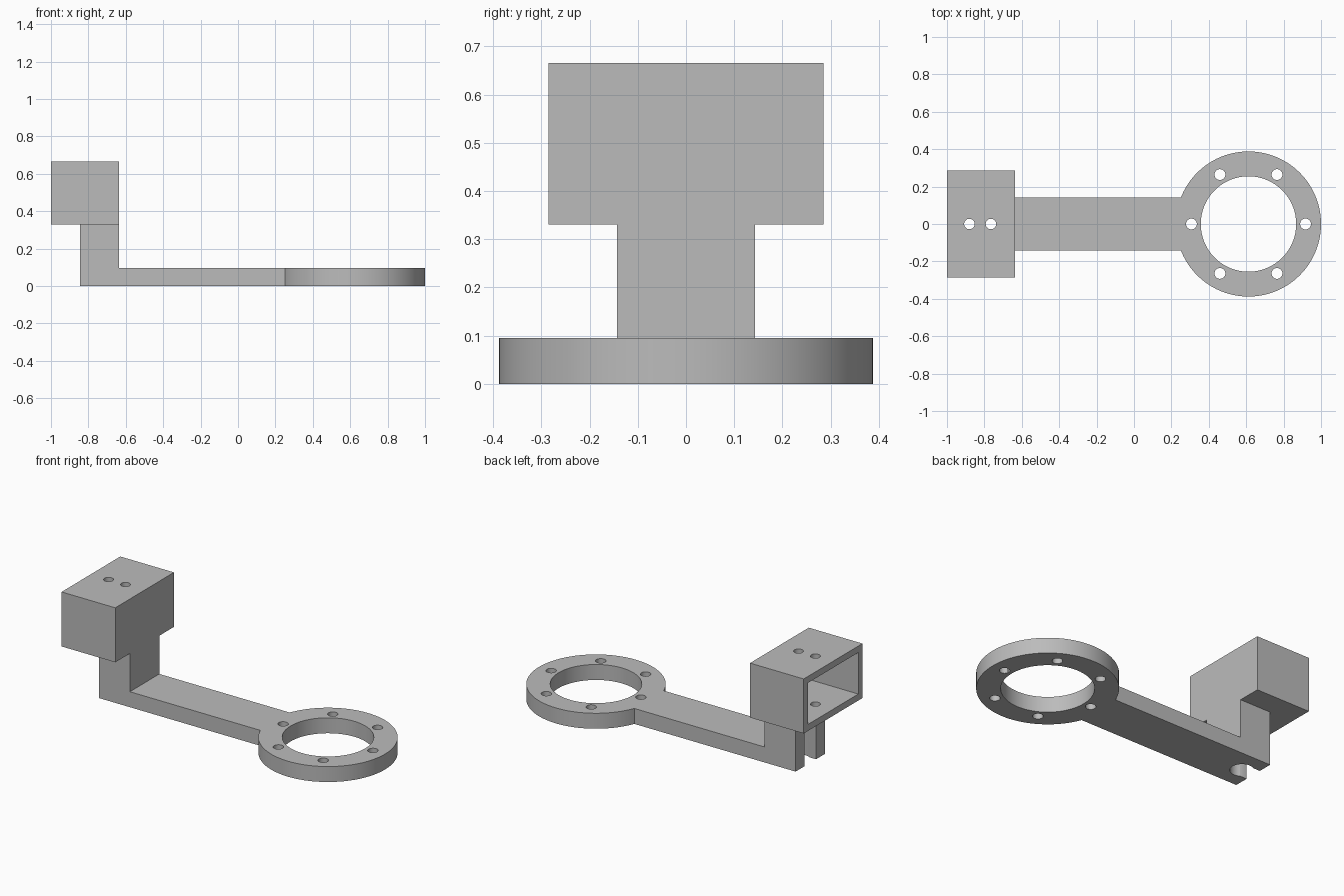
import bpy
import bmesh
from math import cos, sin, tau, radians
from mathutils import Vector

cube = bpy.data.objects.get("Cube")
if cube:
    bpy.data.objects.remove(cube, do_unlink=True)

# Main dimensions
THICK = 0.095
ARM_HALF = 0.143
RING_X, RING_R, RING_BORE = 0.612, 0.388, 0.255
BOX_BACK, BOX_FRONT = -1.0, -0.635
BOX_HALF, BOX_LOW, BOX_TOP = 0.285, 0.33, 0.665
POST_BACK = -0.845
WALL = 0.04
BORE_X = -0.765

grey = bpy.data.materials.new("plain grey")
grey.use_nodes = True
colour = (0.5, 0.5, 0.5, 1)
grey.diffuse_color = colour
grey.node_tree.nodes["Principled BSDF"].inputs["Base Color"].default_value = colour


def prism(name, points, direction):
    """Extrude a closed outline along a direction into a solid."""
    bm = bmesh.new()
    face = bm.faces.new([bm.verts.new(p) for p in points])
    out = bmesh.ops.extrude_face_region(bm, geom=[face])
    moved = [v for v in out["geom"] if isinstance(v, bmesh.types.BMVert)]
    bmesh.ops.translate(bm, verts=moved, vec=Vector(direction))
    bmesh.ops.recalc_face_normals(bm, faces=bm.faces[:])
    mesh = bpy.data.meshes.new(name)
    bm.to_mesh(mesh)
    bm.free()
    mesh.materials.append(grey)
    obj = bpy.data.objects.new(name, mesh)
    bpy.context.collection.objects.link(obj)
    return obj


def box(name, low, high):
    (x0, y0, z0), (x1, y1, z1) = low, high
    outline = [(x0, y0, z0), (x1, y0, z0), (x1, y1, z0), (x0, y1, z0)]
    return prism(name, outline, (0, 0, z1 - z0))


def cylinder(name, x, y, radius, low, high, sides=32):
    outline = [(x + radius * cos(tau * i / sides), y + radius * sin(tau * i / sides), low)
               for i in range(sides)]
    return prism(name, outline, (0, 0, high - low))


def combine(target, tool, operation):
    """Apply a boolean and discard the tool."""
    mod = target.modifiers.new("boolean", "BOOLEAN")
    mod.operation = operation
    mod.solver = "EXACT"
    mod.object = tool
    bpy.context.view_layer.objects.active = target
    bpy.ops.object.modifier_apply(modifier=mod.name)
    bpy.data.objects.remove(tool, do_unlink=True)


# Arm and upright post from one L-shaped side profile
profile = [(POST_BACK, 0), (RING_X - 0.3, 0), (RING_X - 0.3, THICK), (BOX_FRONT, THICK),
           (BOX_FRONT, BOX_LOW + 0.02), (POST_BACK, BOX_LOW + 0.02)]
bracket = prism("mounting_bracket", [(x, -ARM_HALF, z) for x, z in profile],
                (0, 2 * ARM_HALF, 0))

# Ring and box housing
combine(bracket, cylinder("ring", RING_X, 0, RING_R, 0, THICK, 96), "UNION")
combine(bracket, box("housing", (BOX_BACK, -BOX_HALF, BOX_LOW),
                     (BOX_FRONT, BOX_HALF, BOX_TOP)), "UNION")

# Ring opening and its six bolt holes
combine(bracket, cylinder("ring_bore", RING_X, 0, RING_BORE, -0.1, 0.2, 96), "DIFFERENCE")
for i in range(6):
    a = tau * i / 6
    hole = cylinder("bolt_hole", RING_X + 0.305 * cos(a), 0.305 * sin(a), 0.029, -0.1, 0.2)
    combine(bracket, hole, "DIFFERENCE")

# Housing cavity, open at the end away from the ring
combine(bracket, box("cavity", (BOX_BACK - 0.1, WALL - BOX_HALF, BOX_LOW + WALL),
                     (BOX_FRONT - WALL, BOX_HALF - WALL, BOX_TOP - WALL)), "DIFFERENCE")

# Vertical channel in the post, slotted to the outside
combine(bracket, cylinder("post_bore", BORE_X, 0, 0.066, -0.1, BOX_LOW), "DIFFERENCE")
combine(bracket, box("post_slot", (POST_BACK - 0.1, -0.056, -0.1),
                     (BORE_X, 0.056, BOX_LOW)), "DIFFERENCE")

# Screw holes through the housing roof and floor
for x in (-0.88, BORE_X):
    combine(bracket, cylinder("screw_hole", x, 0, 0.028, 0.2, 0.8), "DIFFERENCE")

# Smooth the round walls, keep the corners crisp
bpy.ops.object.select_all(action="DESELECT")
bracket.select_set(True)
bpy.context.view_layer.objects.active = bracket
bpy.ops.object.shade_smooth_by_angle(angle=radians(30))
